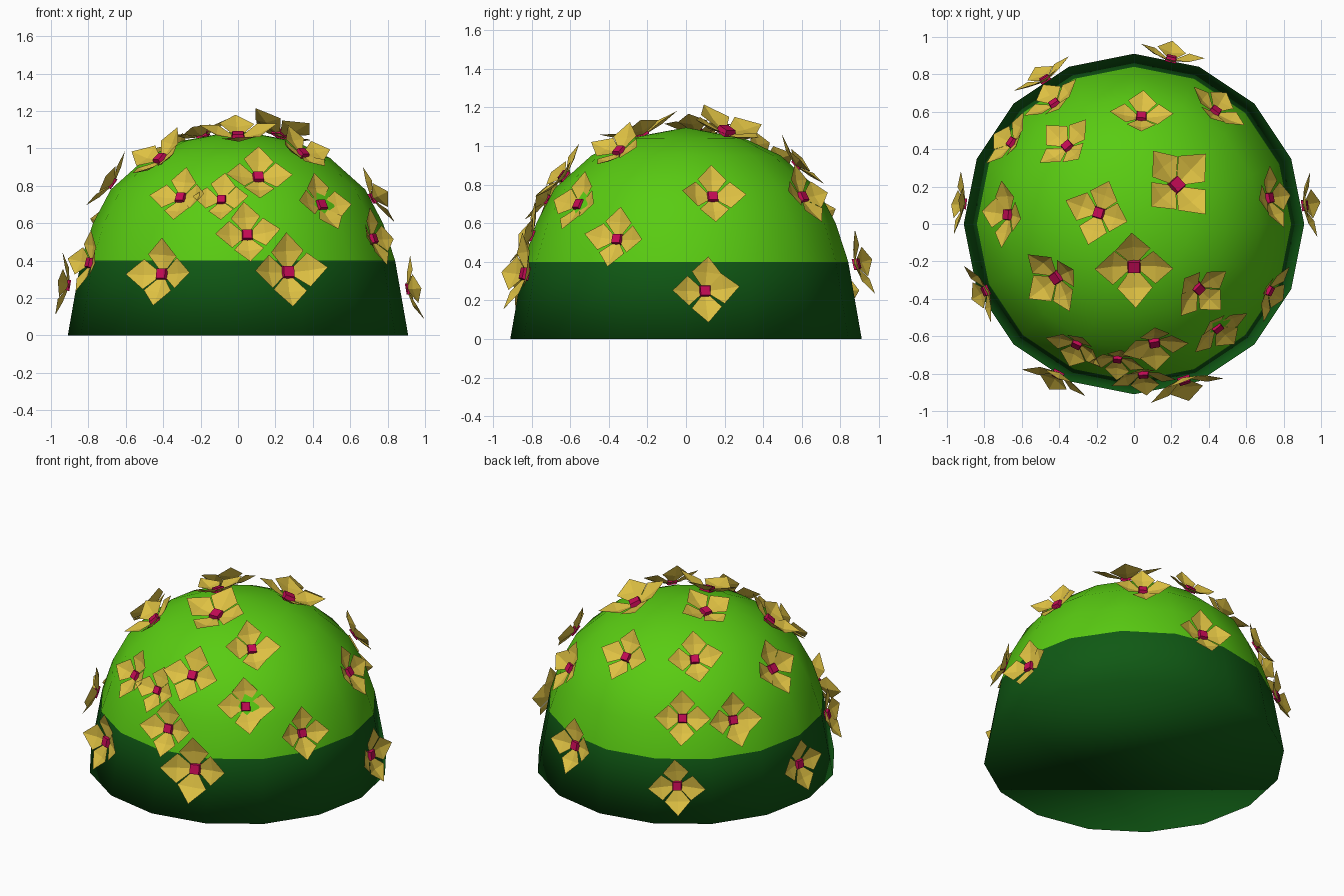
import bpy, bmesh, math, random
from mathutils import Vector, Matrix

if "Cube" in bpy.data.objects:
    bpy.data.objects.remove(bpy.data.objects["Cube"])

random.seed(4)


def material(name, rgb):
    m = bpy.data.materials.new(name)
    m.diffuse_color = (*rgb, 1)
    m.use_nodes = True
    m.node_tree.nodes["Principled BSDF"].inputs["Base Color"].default_value = m.diffuse_color
    return m


LEAF = material("bright green", (0.10, 0.60, 0.006))
DARK = material("dark green", (0.005, 0.10, 0.007))
PETAL = material("yellow", (0.73, 0.53, 0.055))
CENTRE = material("magenta", (0.55, 0.003, 0.09))


def finish(name, bm, mats):
    me = bpy.data.meshes.new(name)
    bm.to_mesh(me)
    bm.free()
    for m in mats:
        me.materials.append(m)
    ob = bpy.data.objects.new(name, me)
    bpy.context.collection.objects.link(ob)
    return ob


# Bush: revolved profile, dark band below z = 0.4
SIDES = 16
profile = [(0.91, 0), (0.84, 0.4), (0.775, 0.6), (0.68, 0.78),
           (0.49, 0.95), (0.30, 1.04)]
bm = bmesh.new()
rings = []
for r, z in profile:
    rings.append([bm.verts.new((r * math.cos(2 * math.pi * i / SIDES),
                                r * math.sin(2 * math.pi * i / SIDES), z))
                  for i in range(SIDES)])
apex = bm.verts.new((0, 0, 1.095))
for k, (a, b) in enumerate(zip(rings, rings[1:])):
    for i in range(SIDES):
        j = (i + 1) % SIDES
        bm.faces.new((a[i], a[j], b[j], b[i])).material_index = 1 if k == 0 else 0
for i in range(SIDES):
    bm.faces.new((rings[-1][i], rings[-1][(i + 1) % SIDES], apex))
bm.faces.new(rings[0][::-1]).material_index = 1
for f in bm.faces:
    f.smooth = True
finish("bush", bm, [LEAF, DARK])


# Flower: four cupped, creased petals and a small raised centre
def flower(name, x, y, z, size):
    bm = bmesh.new()
    for q in range(4):
        turn = Matrix.Rotation(q * math.pi / 2 + random.uniform(-0.1, 0.1), 3, 'Z')
        tip = random.uniform(0.26, 0.42)

        def v(a, b, c):
            return bm.verts.new(turn @ Vector((a, b, c)) * size)
        root, mid, end = v(0, 0, 0), v(0.55, 0, 0.12), v(1.0, 0, tip)
        left, right = v(0.52, 0.45, 0.24), v(0.52, -0.45, 0.20)
        bm.faces.new((root, mid, left))
        bm.faces.new((mid, end, left))
        bm.faces.new((root, right, mid))
        bm.faces.new((mid, right, end))
    low, high = [], []
    for q in range(4):
        a = q * math.pi / 2 + math.pi / 4
        c, s = math.cos(a), math.sin(a)
        low.append(bm.verts.new(Vector((0.24 * c, 0.24 * s, 0)) * size))
        high.append(bm.verts.new(Vector((0.20 * c, 0.20 * s, 0.16)) * size))
    new = [bm.faces.new(high)]
    for i in range(4):
        j = (i + 1) % 4
        new.append(bm.faces.new((low[i], low[j], high[j], high[i])))
    for f in new:
        f.material_index = 1
    ob = finish(name, bm, [PETAL, CENTRE])
    # Face outward from the dome, one petal pointing uphill
    n = Vector((x / 0.72, y / 0.72, z / 1.21)).normalized()
    side = Vector((0, 0, 1)).cross(n).normalized()
    up = n.cross(side)
    p = Vector((x, y, z)) - n * 0.02
    ob.matrix_world = Matrix.Translation(p) @ Matrix((side, up, n)).transposed().to_4x4()


flowers = [
    (0.23, 0.21, 1.08, 0.22), (-0.19, 0.06, 1.08, 0.18), (0.0, -0.23, 1.07, 0.21),
    (0.04, 0.58, 0.91, 0.17), (-0.36, 0.42, 0.94, 0.17), (0.44, 0.61, 0.74, 0.17),
    (-0.66, 0.44, 0.62, 0.17), (-0.43, 0.65, 0.65, 0.17), (-0.68, 0.05, 0.82, 0.18),
    (-0.42, -0.29, 0.95, 0.19), (0.35, -0.35, 0.98, 0.17), (0.73, 0.14, 0.74, 0.17),
    (0.45, -0.56, 0.70, 0.175), (0.11, -0.64, 0.85, 0.18), (-0.31, -0.65, 0.74, 0.165),
    (-0.80, -0.36, 0.39, 0.17), (0.73, -0.36, 0.52, 0.165), (0.05, -0.81, 0.54, 0.175),
    (-0.41, -0.81, 0.33, 0.185), (0.27, -0.84, 0.34, 0.205), (-0.92, 0.11, 0.27, 0.17),
    (0.92, 0.10, 0.25, 0.175), (-0.48, 0.78, 0.26, 0.175), (0.20, 0.89, 0.39, 0.175),
    (-0.09, -0.73, 0.73, 0.15),
]
for i, f in enumerate(flowers):
    flower(f"flower_{i + 1}", *f)
